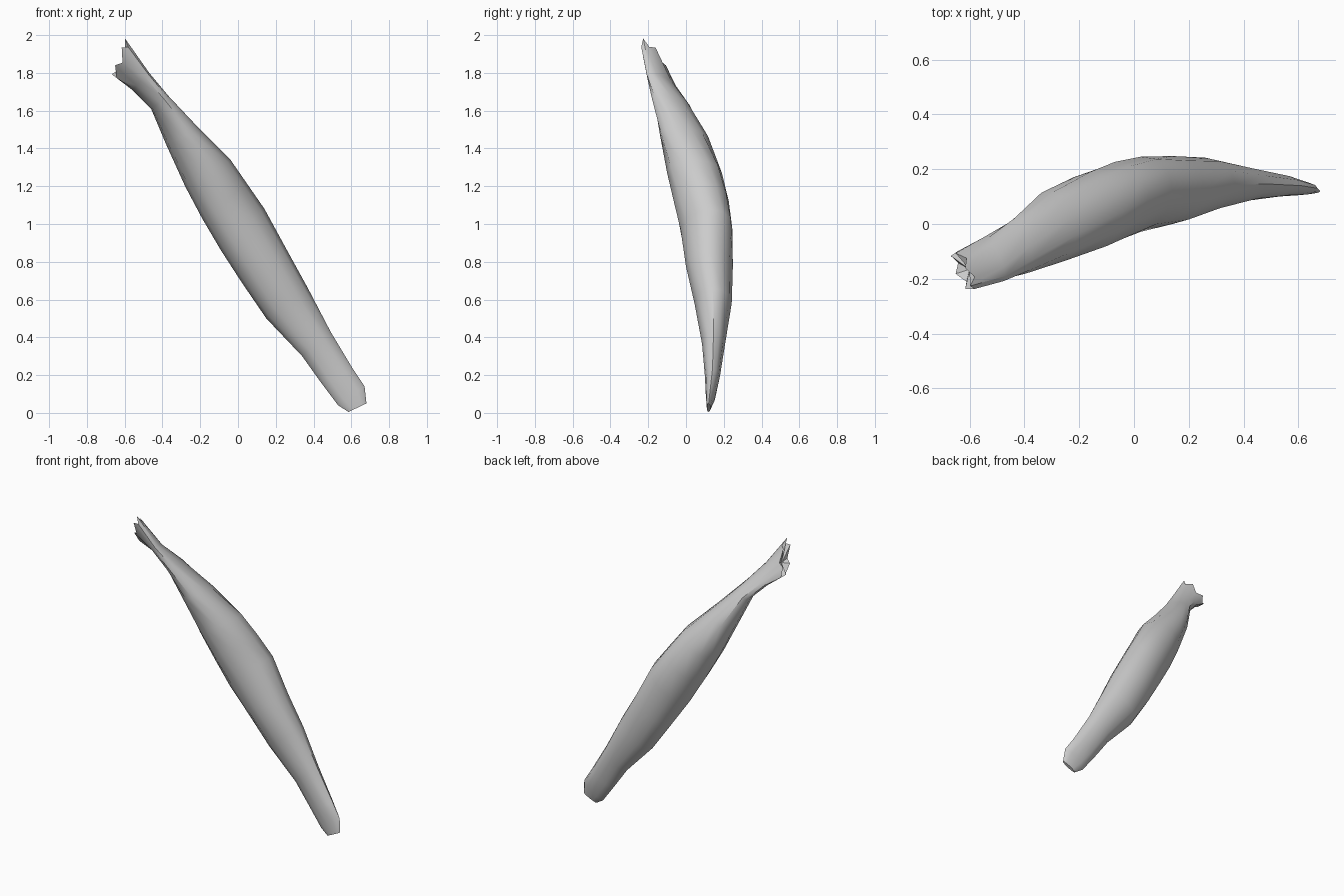
import bpy, bmesh, math
from mathutils import Vector

if "Cube" in bpy.data.objects:
    bpy.data.objects.remove(bpy.data.objects["Cube"])

SIDES = 12
# Sections down the length: left x, left z, right x, right z, front y, back y, tilt in y
SECTIONS = [
    (-0.66, 1.78, -0.59, 1.97, -0.24, -0.10, -0.055),
    (-0.56, 1.71, -0.47, 1.80, -0.21, -0.05, -0.06),
    (-0.46, 1.61, -0.37, 1.68, -0.18, 0.02, -0.05),
    (-0.38, 1.42, -0.21, 1.51, -0.14, 0.12, -0.03),
    (-0.28, 1.20, -0.04, 1.34, -0.10, 0.19, 0.0),
    (-0.19, 1.03, 0.05, 1.21, -0.065, 0.227, 0.01),
    (-0.09, 0.86, 0.14, 1.08, -0.03, 0.247, 0.02),
    (0.02, 0.69, 0.26, 0.86, 0.0, 0.248, 0.0),
    (0.15, 0.50, 0.37, 0.66, 0.045, 0.242, 0.0),
    (0.34, 0.30, 0.49, 0.43, 0.085, 0.207, 0.0),
    (0.44, 0.16, 0.61, 0.23, 0.10, 0.18, 0.0),
    (0.53, 0.04, 0.67, 0.14, 0.105, 0.155, 0.0),
    (0.585, 0.005, 0.68, 0.05, 0.11, 0.13, 0.0),
]


def ring(bm, section):
    """One tilted oval cross-section."""
    lx, lz, rx, rz, y0, y1, tilt = section
    centre = Vector(((lx + rx) / 2, (y0 + y1) / 2, (lz + rz) / 2))
    across = Vector(((rx - lx) / 2, tilt, (rz - lz) / 2))
    depth = math.sqrt(((y1 - y0) / 2) ** 2 - tilt ** 2)
    verts = []
    for i in range(SIDES):
        a = 2 * math.pi * i / SIDES
        verts.append(bm.verts.new(centre + across * math.cos(a)
                                  + Vector((0, depth * math.sin(a), 0))))
    return verts


# Tapered, bowed body lofted through the sections
bm = bmesh.new()
rings = [ring(bm, s) for s in SECTIONS]
for a, b in zip(rings, rings[1:]):
    for i in range(SIDES):
        j = (i + 1) % SIDES
        bm.faces.new((a[i], a[j], b[j], b[i]))

# Ragged upper end: alternate points are pulled along the axis
axis = Vector((-0.55, -0.1, 0.83))
for i, v in enumerate(rings[0]):
    v.co += axis * (0.015 if i % 2 == 0 else -0.025)

# Close both ends, the upper one slightly hollow
for end, sink in ((rings[0], 0.04), (rings[-1], 0.0)):
    mid = sum((v.co for v in end), Vector()) / SIDES - axis * sink
    tip = bm.verts.new(mid)
    for i in range(SIDES):
        bm.faces.new((end[i], end[(i + 1) % SIDES], tip))

bmesh.ops.recalc_face_normals(bm, faces=bm.faces)
mesh = bpy.data.meshes.new("muscle_body")
bm.to_mesh(mesh)
bm.free()
body = bpy.data.objects.new("muscle_body", mesh)
bpy.context.collection.objects.link(body)
bpy.context.view_layer.objects.active = body
body.select_set(True)
bpy.ops.object.shade_smooth_by_angle(angle=math.radians(40))
